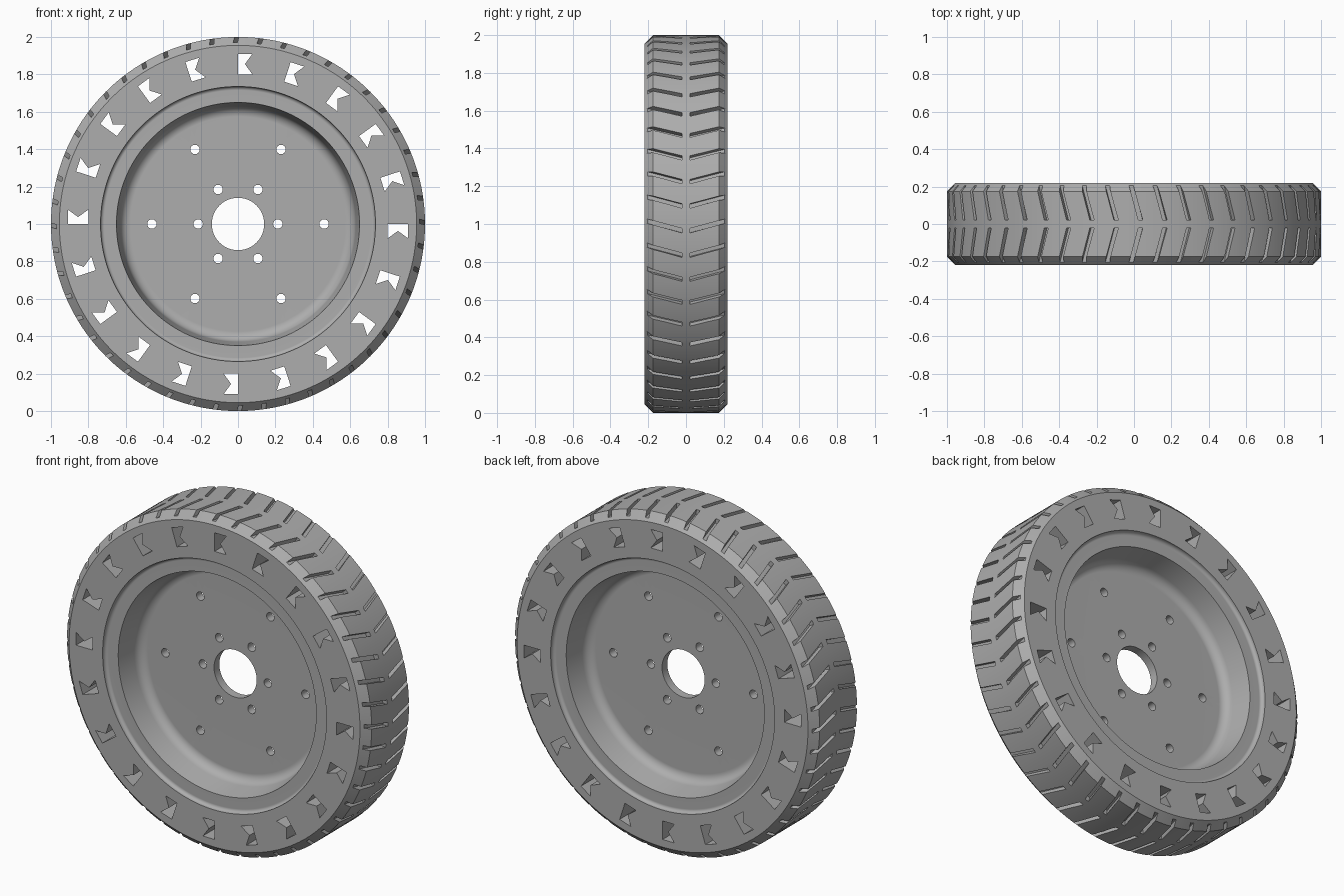
import bpy, bmesh
from math import pi, sin, cos, radians

SEG = 192          # segments round the wheel
GROOVES = 48       # tread grooves on each side
WINDOWS = 20       # notched openings in the sidewall

cube = bpy.data.objects.get("Cube")
if cube:
    bpy.data.objects.remove(cube, do_unlink=True)

grey = bpy.data.materials.new("plain_grey")
grey.use_nodes = True
colour = (0.42, 0.42, 0.42, 1)
grey.diffuse_color = colour
grey.node_tree.nodes["Principled BSDF"].inputs["Base Color"].default_value = colour


def polar(r, a, y):
    return (r * cos(a), y, 1 + r * sin(a))


def make_object(name, bm):
    bmesh.ops.recalc_face_normals(bm, faces=bm.faces)
    mesh = bpy.data.meshes.new(name)
    bm.to_mesh(mesh)
    bm.free()
    mesh.materials.append(grey)
    obj = bpy.data.objects.new(name, mesh)
    bpy.context.collection.objects.link(obj)
    return obj


def lathe(name, half):
    """Spin a half profile (radius, y), mirrored in y, round the axle."""
    profile = half + [(r, -y) for r, y in reversed(half)]
    bm = bmesh.new()
    rings = [[bm.verts.new(polar(r, 2 * pi * i / SEG, y)) for r, y in profile]
             for i in range(SEG)]
    n = len(profile)
    for i in range(SEG):
        a, b = rings[i], rings[(i + 1) % SEG]
        for j in range(n):
            k = (j + 1) % n
            bm.faces.new((a[j], a[k], b[k], b[j]))
    return make_object(name, bm)


def prism(bm, start, end):
    """Closed solid between two matching outlines."""
    a = [bm.verts.new(p) for p in start]
    b = [bm.verts.new(p) for p in end]
    bm.faces.new(a)
    bm.faces.new(b)
    for i in range(len(a)):
        j = (i + 1) % len(a)
        bm.faces.new((a[i], a[j], b[j], b[i]))


def round_hole(bm, cx, cz, r, sides):
    ring = [(cx + r * cos(2 * pi * i / sides), cz + r * sin(2 * pi * i / sides))
            for i in range(sides)]
    prism(bm, [(x, -0.4, 1 + z) for x, z in ring], [(x, 0.4, 1 + z) for x, z in ring])


def cut(obj, bm):
    """Subtract the cutter solids, then shade smooth with sharp edges."""
    cutter = make_object(obj.name + "_cutter", bm)
    mod = obj.modifiers.new("cut", "BOOLEAN")
    mod.operation, mod.solver, mod.object = "DIFFERENCE", "EXACT", cutter
    bpy.ops.object.select_all(action="DESELECT")
    bpy.context.view_layer.objects.active = obj
    obj.select_set(True)
    bpy.ops.object.modifier_apply(modifier=mod.name)
    bpy.data.objects.remove(cutter, do_unlink=True)
    bpy.ops.object.shade_smooth_by_angle(angle=radians(30))
    weighted = obj.modifiers.new("weighted_normals", "WEIGHTED_NORMAL")
    weighted.keep_sharp = True


# Tyre: flat tread, chamfered shoulders, flat sidewalls
tyre = lathe("tyre", [(1.0, 0.0), (1.0, 0.175), (0.955, 0.22), (0.74, 0.22), (0.74, 0.0)])
cutters = bmesh.new()

# Tread grooves: slanted slots in a chevron, open at the shoulders
for i in range(GROOVES):
    for side in (-1, 1):
        base = pi / 2 + 2 * pi * i / GROOVES

        def section(y, lean):
            a = base + lean
            return [polar(r, a + w, side * y)
                    for r, w in ((0.97, -0.012), (1.04, -0.012), (1.04, 0.012), (0.97, 0.012))]
        prism(cutters, section(0.022, -0.035), section(0.24, 0.025))

# Sidewall openings: rectangles with a V notch on one side
outline = [(0.0, 0.80), (0.077, 0.80), (0.037, 0.855), (0.077, 0.91), (0.0, 0.91)]
for i in range(WINDOWS):
    t = 2 * pi * i / WINDOWS
    turned = [(x * cos(t) - z * sin(t), 1 + x * sin(t) + z * cos(t)) for x, z in outline]
    prism(cutters, [(x, -0.4, z) for x, z in turned], [(x, 0.4, z) for x, z in turned])
cut(tyre, cutters)

# Rim: rounded lip, sloping well and thin centre disc
fillet = [(0.575 + 0.055 * sin(a), 0.08 - 0.055 * cos(a))
          for a in (radians(d) for d in range(85, -1, -17))]
lip = [(0.715 + 0.02 * sin(a), 0.215 - 0.02 * cos(a))
       for a in (radians(d) for d in range(90, -1, -18))]
rim = lathe("rim", [(0.74, 0.0), (0.74, 0.22), (0.735, 0.22)] + lip
            + [(0.65, 0.195)] + fillet + [(0.14, 0.025)])
cutters = bmesh.new()
for radius in (0.213, 0.46):
    for i in range(6):
        round_hole(cutters, radius * cos(pi * i / 3), radius * sin(pi * i / 3), 0.025, 24)
cut(rim, cutters)
